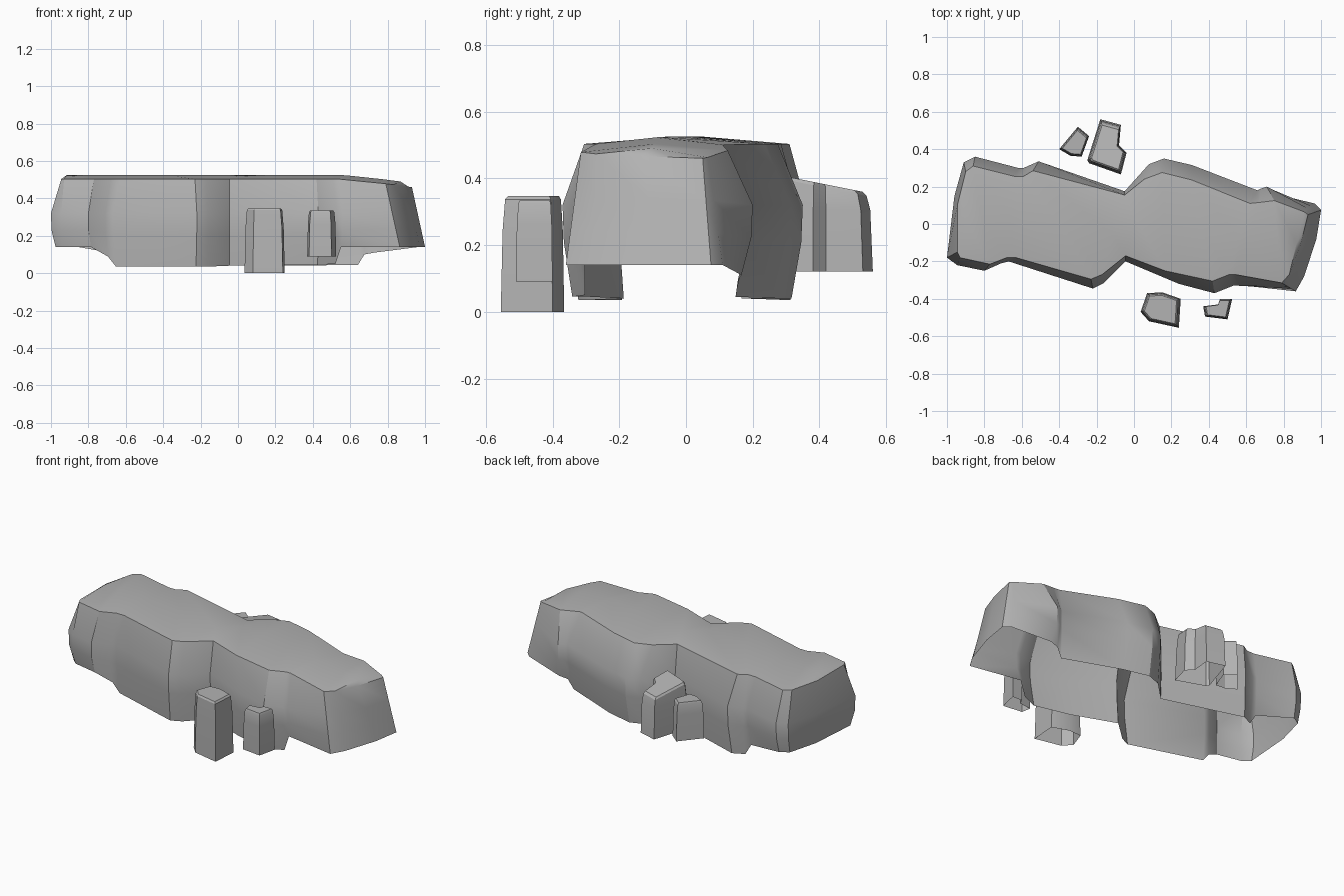
import bpy
import bmesh
import math
from mathutils import Vector

default_cube = bpy.data.objects.get("Cube")
if default_cube:
    bpy.data.objects.remove(default_cube)

# One stone grey for everything
stone_grey = bpy.data.materials.new("stone grey")
stone_grey.use_nodes = True
stone_colour = (0.45, 0.45, 0.45, 1)
stone_grey.diffuse_color = stone_colour
for node in stone_grey.node_tree.nodes:
    if node.type == "BSDF_PRINCIPLED":
        node.inputs["Base Color"].default_value = stone_colour
        node.inputs["Roughness"].default_value = 0.9


def finish(mesh_builder, name, smooth_angle):
    """Turn a bmesh into a named, shaded object."""
    bmesh.ops.recalc_face_normals(mesh_builder, faces=mesh_builder.faces)
    mesh = bpy.data.meshes.new(name)
    mesh_builder.to_mesh(mesh)
    mesh_builder.free()
    mesh.materials.append(stone_grey)
    rock = bpy.data.objects.new(name, mesh)
    bpy.context.collection.objects.link(rock)
    bpy.ops.object.select_all(action="DESELECT")
    rock.select_set(True)
    bpy.context.view_layer.objects.active = rock
    bpy.ops.object.shade_smooth_by_angle(angle=math.radians(smooth_angle))
    return rock


def bridge(mesh_builder, lower, upper):
    """Join two closed rings of equal length with quads."""
    count = len(lower)
    for i in range(count):
        j = (i + 1) % count
        mesh_builder.faces.new((lower[i], lower[j], upper[j], upper[i]))


# Boulder outline: (bulge x, bulge y, rim x, rim y, foot height), from -x to +x
back_side = [
    (-.96, .15, -.945, .1, .14), (-.91, .33, -.9, .28, .14),
    (-.85, .36, -.86, .31, .14), (-.62, .3, -.64, .255, .1),
    (-.59, .3, -.59, .255, .035), (-.51, .335, -.54, .285, .035),
    (-.05, .175, -.05, .155, .04), (.08, .32, .055, .24, .04),
    (.16, .35, .15, .275, .04), (.31, .315, .31, .235, .04),
    (.66, .18, .62, .11, .045), (.68, .19, .67, .115, .1),
    (.71, .2, .75, .125, .11), (.965, .11, .91, .065, .14),
    (1, .075, .93, .05, .14),
]
front_side = [
    (-1, -.18, -.945, -.15, .14), (-.945, -.22, -.93, -.18, .14),
    (-.8, -.25, -.77, -.215, .14), (-.71, -.21, -.68, -.18, .09),
    (-.67, -.2, -.63, -.18, .035), (-.22, -.345, -.23, -.295, .035),
    (-.16, -.315, -.17, -.27, .035), (-.045, -.2, -.045, -.17, .04),
    (.24, -.32, .165, -.25, .045), (.43, -.37, .42, -.305, .045),
    (.53, -.33, .51, -.27, .05), (.56, -.33, .54, -.27, .14),
    (.865, -.36, .79, -.315, .14), (.91, -.28, .83, -.27, .14),
    (.975, -.08, .885, -.13, .14),
]


def rim_height(x):
    """The rim is level, then falls away towards the +x end."""
    return 0.503 - 0.13 * max(0, x - 0.6)


def wall_points(row):
    """Points up the wall at one outline position, foot to rim."""
    bulge_x, bulge_y, rim_x, rim_y, foot = row
    rim = Vector((rim_x, rim_y, rim_height(rim_x)))
    bulge = Vector((bulge_x, bulge_y, 0.32))
    if bulge_x > 0.8:
        # The +x end tapers straight from foot to rim
        base = Vector((bulge_x, bulge_y, foot))
        return [base.lerp(rim, t) for t in (0, 0.3, 0.6, 1)]
    base = bulge.lerp(rim, 0.45)
    base.z = foot
    belly = bulge.lerp(rim, 0.06)
    belly.z = 0.2 + foot * 0.2
    return [base, belly, bulge, rim]


# Main boulder: an open-bottomed wall with a gently crowned top
shell = bmesh.new()
outline = back_side + front_side[::-1]
columns = [[shell.verts.new(p) for p in wall_points(row)] for row in outline]
rings = list(zip(*columns))
for lower_ring, upper_ring in zip(rings, rings[1:]):
    bridge(shell, lower_ring, upper_ring)
rim_ring = rings[-1]
stations = len(back_side)
back_rim = rim_ring[:stations]
front_rim = rim_ring[stations:][::-1]
crown = []
for i, (a, b) in enumerate(zip(back_rim, front_rim)):
    middle = (a.co + b.co) / 2
    if 0 < i < stations - 1:
        middle.z += 0.022
    crown.append(shell.verts.new(middle))
for i in range(stations - 1):
    shell.faces.new((back_rim[i], back_rim[i + 1], crown[i + 1], crown[i]))
    shell.faces.new((crown[i], crown[i + 1], front_rim[i + 1], front_rim[i]))
# Cap slivers between the end rims and the crown
shell.faces.new((back_rim[0], crown[0], front_rim[0]))
shell.faces.new((back_rim[-1], front_rim[-1], crown[-1]))
finish(shell, "main_boulder", 32)


def standing_stone(name, outline, foot, top, slope=0):
    """Tapered, open-bottomed stone; slope tilts its top along y."""
    stone = bmesh.new()
    centre = sum((Vector(p) for p in outline), Vector((0, 0))) / len(outline)
    layers = []
    for scale, height, tilt in ((1, foot, 0), (0.95, foot * 0.3 + top * 0.7, 0),
                                (0.88, top - 0.01, slope), (0.8, top, slope)):
        layer = []
        for p in outline:
            x, y = centre + (Vector(p) - centre) * scale
            layer.append(stone.verts.new((x, y, height + tilt * (y - centre.y))))
        layers.append(layer)
    for lower, upper in zip(layers, layers[1:]):
        bridge(stone, lower, upper)
    stone.faces.new(layers[-1])
    finish(stone, name, 25)


# Small stones standing in front of and behind the boulder
standing_stone("front_large_stone", [
    (.07, -.37), (.15, -.365), (.25, -.4), (.24, -.555), (.08, -.52), (.035, -.47)],
    0, .347)
standing_stone("front_small_stone", [
    (.37, -.44), (.45, -.43), (.46, -.4), (.525, -.4), (.5, -.51), (.38, -.495)],
    .09, .335)
standing_stone("back_small_stone", [
    (-.4, .4), (-.3, .52), (-.24, .47), (-.28, .36), (-.34, .365)],
    .125, .35)
standing_stone("back_large_stone", [
    (-.25, .34), (-.18, .56), (-.07, .53), (-.08, .42), (-.04, .38),
    (-.07, .265), (-.24, .325)],
    .12, .385, -.2)
